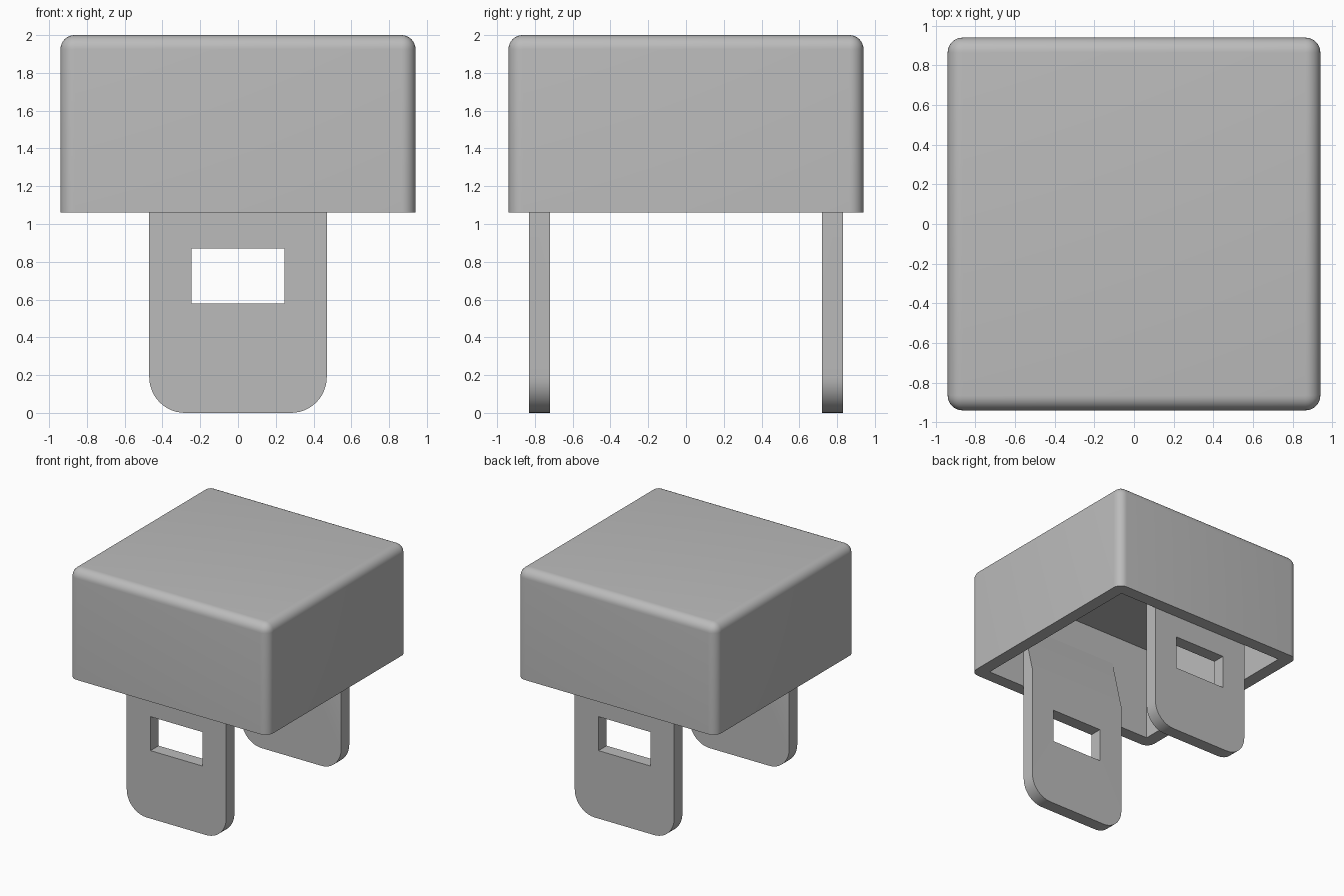
import bpy, bmesh
from math import sin, cos, pi
from mathutils import Vector, Matrix

cube = bpy.data.objects.get("Cube")
if cube:
    bpy.data.objects.remove(cube, do_unlink=True)

HALF, WALL, TOP, RIM = 0.94, 0.11, 2.0, 1.06
INNER = HALF - WALL

grey = bpy.data.materials.new("light_grey")
grey.use_nodes = True
grey.diffuse_color = (0.5, 0.5, 0.5, 1)
grey.node_tree.nodes["Principled BSDF"].inputs["Base Color"].default_value = grey.diffuse_color


def add_object(name, bm):
    bmesh.ops.recalc_face_normals(bm, faces=bm.faces)
    mesh = bpy.data.meshes.new(name)
    bm.to_mesh(mesh)
    bm.free()
    mesh.materials.append(grey)
    obj = bpy.data.objects.new(name, mesh)
    bpy.context.collection.objects.link(obj)
    return obj


def box(lo, hi):
    bm = bmesh.new()
    lo, hi = Vector(lo), Vector(hi)
    size = Matrix.Diagonal((hi - lo).to_4d())
    size[3][3] = 1
    bmesh.ops.create_cube(bm, size=1, matrix=Matrix.Translation((lo + hi) / 2) @ size)
    return bm


def activate(obj):
    bpy.ops.object.select_all(action='DESELECT')
    obj.select_set(True)
    bpy.context.view_layer.objects.active = obj


def cut(obj, bm):
    cutter = add_object("cutter", bm)
    cutter.hide_render = True
    mod = obj.modifiers.new("cut", 'BOOLEAN')
    mod.operation, mod.solver, mod.object = 'DIFFERENCE', 'EXACT', cutter
    activate(obj)
    bpy.ops.object.modifier_apply(modifier=mod.name)
    bpy.data.objects.remove(cutter, do_unlink=True)


def smooth(obj):
    activate(obj)
    bpy.ops.object.shade_smooth_by_angle(angle=pi / 6)


# Hollow cap, rounded everywhere except around the open rim
bm = box((-HALF, -HALF, RIM), (HALF, HALF, TOP))
edges = [e for e in bm.edges if any(v.co.z > RIM + 0.1 for v in e.verts)]
bmesh.ops.bevel(bm, geom=edges, offset=0.075, segments=8, profile=0.5, affect='EDGES')
cap = add_object("cap", bm)
cut(cap, box((-INNER, -INNER, RIM - 0.2), (INNER, INNER, TOP - 0.12)))
smooth(cap)


# Clip legs: rounded foot, slot, and an inner face that tapers into the wall
def clip_leg(name, side):
    half, radius, y_in = 0.47, 0.19, INNER - 0.11
    taper_low, taper_high, steps = 1.17, 1.62, 12
    right = [(half - radius + radius * sin(a), radius - radius * cos(a))
             for a in (pi / 2 * i / steps for i in range(steps + 1))]
    right.append((half, taper_high + 0.1))
    outline = right + [(-x, z) for x, z in reversed(right)]

    bm = bmesh.new()
    face = bm.faces.new([bm.verts.new((x, y_in, z)) for x, z in outline])
    ext = bmesh.ops.extrude_face_region(bm, geom=[face])
    moved = [g for g in ext["geom"] if isinstance(g, bmesh.types.BMVert)]
    bmesh.ops.translate(bm, verts=moved, vec=(0, INNER - y_in, 0))

    geom = bm.verts[:] + bm.edges[:] + bm.faces[:]
    slope = Vector((0, taper_low - taper_high, INNER - y_in))
    res = bmesh.ops.bisect_plane(bm, geom=geom, plane_co=(0, y_in, taper_low),
                                 plane_no=slope, clear_outer=True)
    rim = [g for g in res["geom_cut"] if isinstance(g, bmesh.types.BMEdge)]
    bmesh.ops.holes_fill(bm, edges=rim, sides=0)
    bmesh.ops.scale(bm, vec=(1, side, 1), verts=bm.verts)
    leg = add_object(name, bm)
    y0, y1 = sorted((side * (y_in - 0.1), side * (INNER + 0.1)))
    cut(leg, box((-0.245, y0, 0.58), (0.245, y1, 0.87)))
    smooth(leg)


clip_leg("front_clip_leg", -1)
clip_leg("back_clip_leg", 1)
